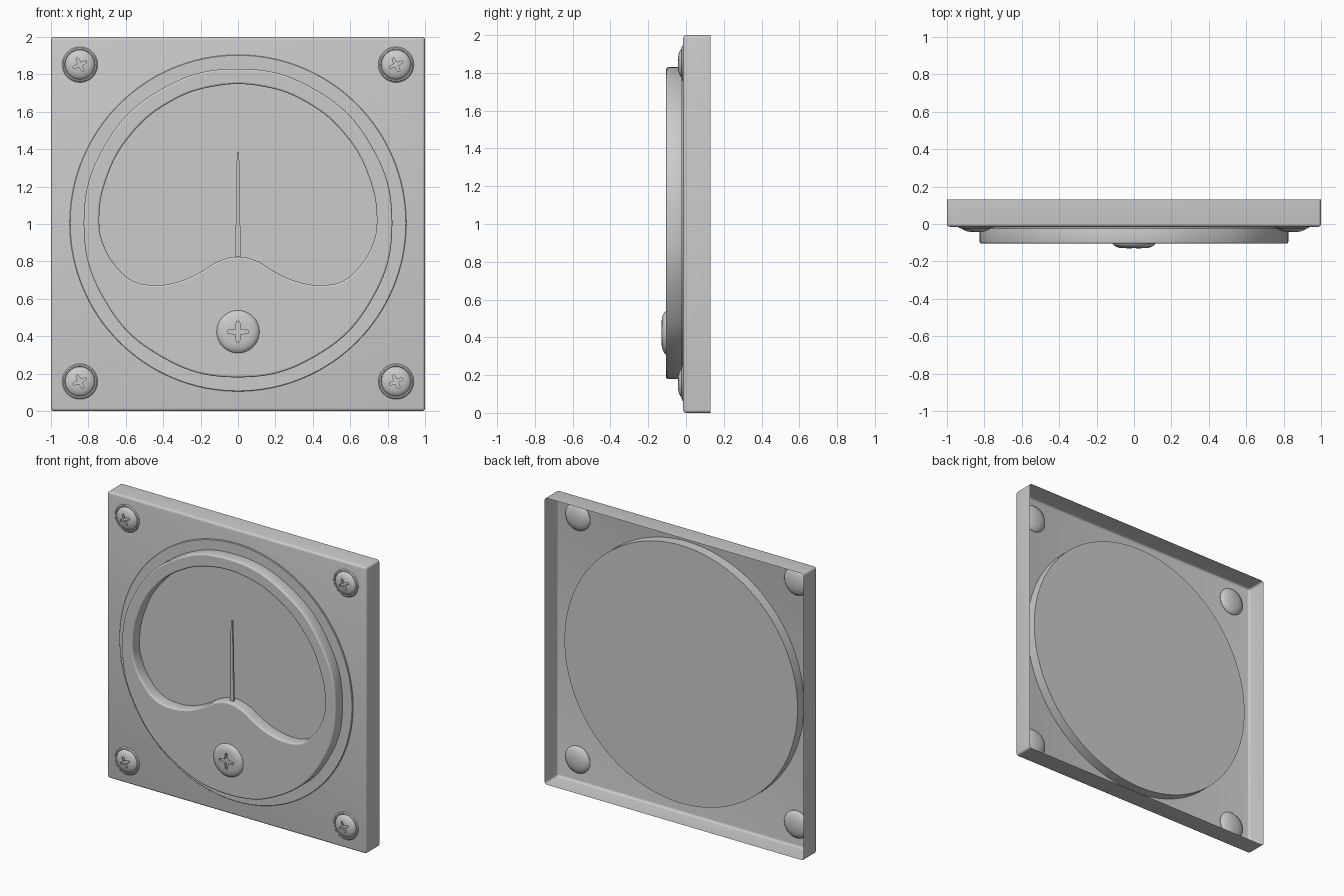
import bpy, bmesh, math
from math import sin, cos, pi, radians

if "Cube" in bpy.data.objects:
    bpy.data.objects.remove(bpy.data.objects["Cube"])


def finish(name, bm, angle=35):
    bmesh.ops.recalc_face_normals(bm, faces=bm.faces)
    me = bpy.data.meshes.new(name)
    bm.to_mesh(me)
    bm.free()
    ob = bpy.data.objects.new(name, me)
    bpy.context.collection.objects.link(ob)
    smooth(ob, angle)
    return ob


def activate(ob):
    bpy.ops.object.select_all(action='DESELECT')
    ob.select_set(True)
    bpy.context.view_layer.objects.active = ob


def smooth(ob, angle=35):
    activate(ob)
    bpy.ops.object.shade_smooth_by_angle(angle=radians(angle))


def lathe(name, profile, steps):
    """Spin (radius, y) points around the y axis."""
    bm = bmesh.new()
    vs = [bm.verts.new((r, y, 0)) for r, y in profile]
    es = [bm.edges.new(p) for p in zip(vs, vs[1:])]
    bmesh.ops.spin(bm, geom=vs + es, cent=(0, 0, 0), axis=(0, 1, 0),
                   angle=2 * pi, steps=steps)
    bmesh.ops.remove_doubles(bm, verts=bm.verts, dist=1e-5)
    return finish(name, bm)


def prism(name, pts, y0, y1):
    """Extrude an (x, z) outline along y."""
    bm = bmesh.new()
    f = bm.faces.new([bm.verts.new((x, y0, z)) for x, z in pts])
    ext = bmesh.ops.extrude_face_region(bm, geom=[f])
    for v in ext['geom']:
        if isinstance(v, bmesh.types.BMVert):
            v.co.y = y1
    return finish(name, bm)


def screw(name, profile, loc, arm, floor, turn):
    """Lathed head with a four-pointed driver recess."""
    head = lathe(name, profile, 48)
    star = []
    for k in range(4):
        for r, a in ((arm * .94, -9), (arm, 0), (arm * .94, 9), (arm * .32, 45)):
            t = radians(90 * k + a + turn)
            star.append((r * cos(t), r * sin(t)))
    cutter = prism("recess_cutter", star, -0.1, floor)
    mod = head.modifiers.new("recess", 'BOOLEAN')
    mod.object, mod.operation, mod.solver = cutter, 'DIFFERENCE', 'EXACT'
    activate(head)
    bpy.ops.object.modifier_apply(modifier=mod.name)
    bpy.data.objects.remove(cutter)
    smooth(head)
    head.location = loc


# Mounting plate: thin shell, open at the back, softened edges
bm = bmesh.new()
bmesh.ops.create_cube(bm, size=1)
for v in bm.verts:
    v.co = (v.co.x * 2, 0.0575 + v.co.y * 0.145, 1 + v.co.z * 2)
back = [f for f in bm.faces if f.calc_center_median().y > 0.12]
bmesh.ops.delete(bm, geom=back, context='FACES')
bmesh.ops.bevel(bm, geom=[e for e in bm.edges if not e.is_boundary],
                offset=0.016, segments=4, profile=0.5, affect='EDGES')
finish("mounting_plate", bm, 40)

# Round dial base passing through the plate
base = lathe("dial_base", [(0, -.025), (.897, -.025), (.9, -.022),
                           (.9, .055), (0, .055)], 128)
base.location.z = 1.005

# Bezel with wavy-bottomed window
cu = bpy.data.curves.new("bezel", 'CURVE')
cu.dimensions, cu.fill_mode = '2D', 'BOTH'
cu.extrude, cu.bevel_depth, cu.bevel_resolution, cu.offset = .035, .01, 2, -.01
cu.resolution_u = 10


def outline(pts):
    s = cu.splines.new('BEZIER')
    s.bezier_points.add(len(pts) - 1)
    for p, (x, z) in zip(s.bezier_points, pts):
        p.co = (x, z, 0)
        p.handle_left_type = p.handle_right_type = 'AUTO'
    s.use_cyclic_u = True


def ring(r, a):
    return (r * cos(radians(a)), 1.005 + r * sin(radians(a)))


outline([ring(.825, a) for a in range(0, 360, 30)])
wave = [(.1, .802), (.22, .732), (.33, .688), (.44, .673), (.56, .695),
        (.652, .775), (.717, .885)]
outline([(0, .825)] + wave + [ring(.742, a) for a in range(0, 181, 20)]
        + [(-x, z) for x, z in reversed(wave)])
bezel = bpy.data.objects.new("bezel", cu)
bpy.context.collection.objects.link(bezel)
bezel.rotation_euler.x = pi / 2
bezel.location.y = -.06
activate(bezel)
bpy.ops.object.convert(target='MESH')
smooth(bpy.context.object)

# Pointer needle
prism("needle", [(-.015, .80), (.015, .80), (.006, 1.385), (-.006, 1.385)],
      -.07, -.058)

# Large zero-adjust screw on the bezel
screw("adjuster_screw",
      [(0, -.026), (.06, -.0255), (.08, -.023), (.095, -.018), (.107, -.011),
       (.114, -.003), (.115, .005), (0, .005)],
      (0, -.104, .424), .058, -.008, 0)

# Corner screws: domed head in a raised collar, rounded underside
corner = [(0, -.03), (.03, -.0285), (.052, -.024), (.068, -.017), (.077, -.009),
          (.079, -.005), (.082, -.009), (.089, -.008), (.095, -.002),
          (.095, .002), (.085, .013), (.065, .023), (.035, .029), (0, .031)]
for sx in (-1, 1):
    for z in (.158, 1.852):
        screw("corner_screw", corner, (sx * .845, -.014, z), .04, -.012, 25)
